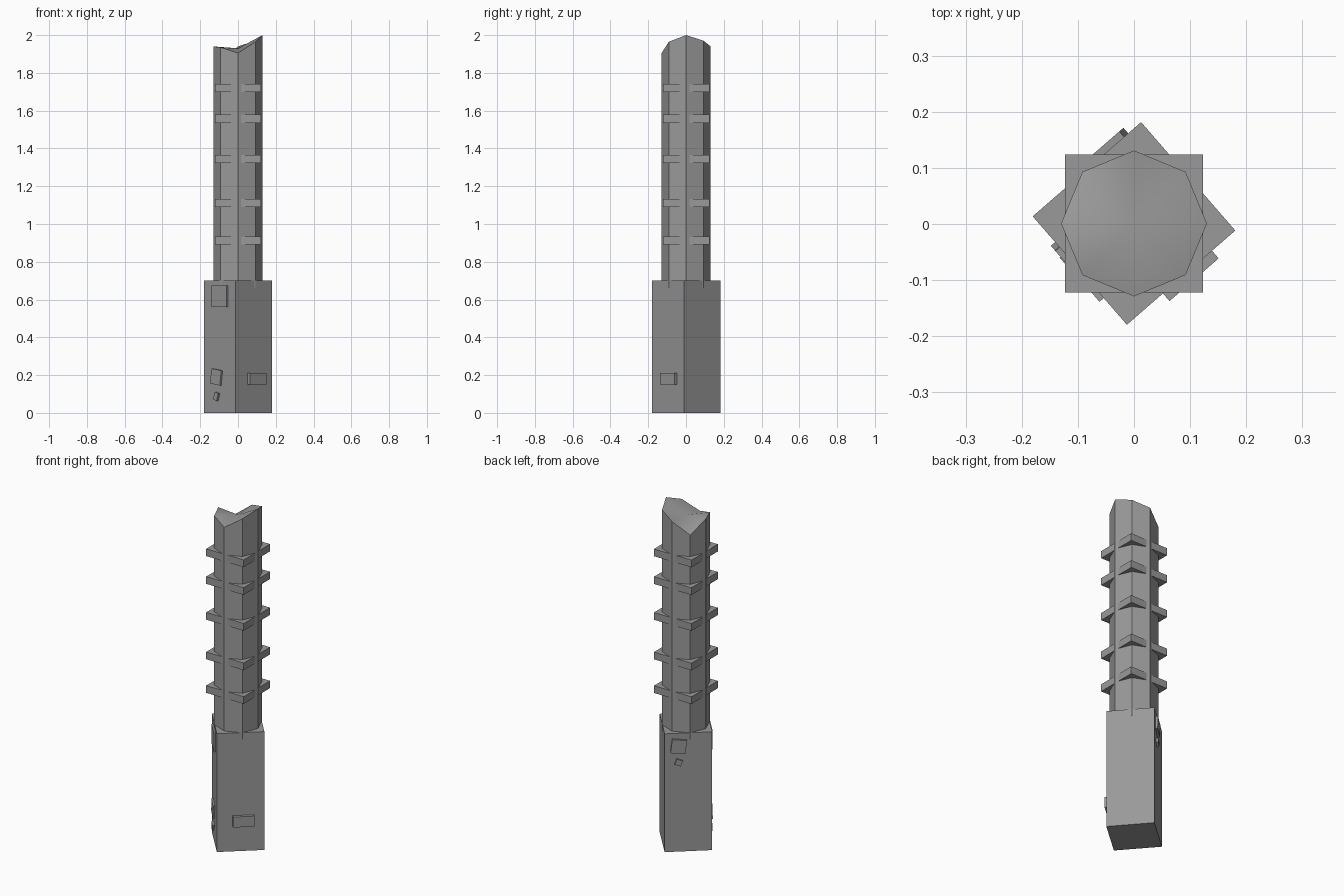
import bpy, bmesh
from math import radians, sin, cos, pi
from mathutils import Matrix, Vector

cube = bpy.data.objects.get("Cube")
if cube:
    bpy.data.objects.remove(cube, do_unlink=True)

stone = bpy.data.materials.new("grey_stone")
stone.use_nodes = True
grey = (0.32, 0.32, 0.32, 1)
stone.diffuse_color = grey
stone.node_tree.nodes["Principled BSDF"].inputs["Base Color"].default_value = grey

CENTRE_Y = 0.001
BASE_HALF = 0.128
BASE_TURN = 41


def add_object(name, bm):
    bmesh.ops.recalc_face_normals(bm, faces=bm.faces)
    mesh = bpy.data.meshes.new(name)
    bm.to_mesh(mesh)
    bm.free()
    mesh.materials.append(stone)
    obj = bpy.data.objects.new(name, mesh)
    bpy.context.collection.objects.link(obj)
    return obj


def box(name, centre, size, rotation=Matrix()):
    bm = bmesh.new()
    place = Matrix.Translation(centre) @ rotation @ Matrix.Diagonal((*size, 1))
    bmesh.ops.create_cube(bm, size=1, matrix=place)
    return add_object(name, bm)


def plate(name, side, along, z, width, height, roll=0, out=0.01):
    """Thin panel on the base wall whose normal points at angle side."""
    a = radians(side)
    normal = Vector((cos(a), sin(a), 0))
    tangent = Vector((-sin(a), cos(a), 0))
    depth = out * 2
    centre = normal * BASE_HALF + tangent * along + Vector((0, CENTRE_Y, z))
    turn = Matrix.Rotation(a + pi / 2, 4, "Z") @ Matrix.Rotation(radians(roll), 4, "Y")
    return box(name, centre, (width, depth, height), turn)


# Square base, turned against the column
box("base", (0, CENTRE_Y, 0.35), (BASE_HALF * 2, BASE_HALF * 2, 0.7),
    Matrix.Rotation(radians(BASE_TURN), 4, "Z"))

# Eight-sided column with an uneven, broken top
rim_heights = [2.0, 1.97, 1.94, 1.87, 1.94, 1.935, 1.905, 1.965]
bm = bmesh.new()
low, high = [], []
for i, z in enumerate(rim_heights):
    a = i * pi / 4
    x, y = 0.13 * cos(a), 0.13 * sin(a) + CENTRE_Y
    low.append(bm.verts.new((x, y, 0.66)))
    high.append(bm.verts.new((x, y, z)))
hub = bm.verts.new((0, CENTRE_Y, 1.93))
bm.faces.new(low[::-1])
for i in range(8):
    j = (i + 1) % 8
    bm.faces.new((low[i], low[j], high[j], high[i]))
    bm.faces.new((high[i], high[j], hub)).smooth = True
add_object("column", bm)

# Square collars whose corners stand out from the column
for i, z in enumerate([0.912, 1.111, 1.345, 1.557, 1.721]):
    box(f"collar_{i + 1}", (0, CENTRE_Y, z), (0.246, 0.246, 0.043))

# Raised panels and chips on the base walls
FRONT_LEFT, FRONT_RIGHT, BACK_RIGHT = BASE_TURN - 90, BASE_TURN - 180, BASE_TURN + 90
plate("low_panel", FRONT_LEFT, 0.015, 0.18, 0.116, 0.062, out=0.018)
plate("high_panel", FRONT_RIGHT, 0.005, 0.618, 0.12, 0.113)
plate("tilted_panel", FRONT_RIGHT, -0.022, 0.19, 0.08, 0.08, roll=8)
plate("small_chip", FRONT_RIGHT, -0.02, 0.087, 0.03, 0.042, roll=20, out=0.012)
plate("back_panel", BACK_RIGHT, -0.053, 0.625, 0.08, 0.08, roll=7, out=0.013)
plate("back_chip", BACK_RIGHT, -0.053, 0.53, 0.034, 0.034, roll=20, out=0.012)
